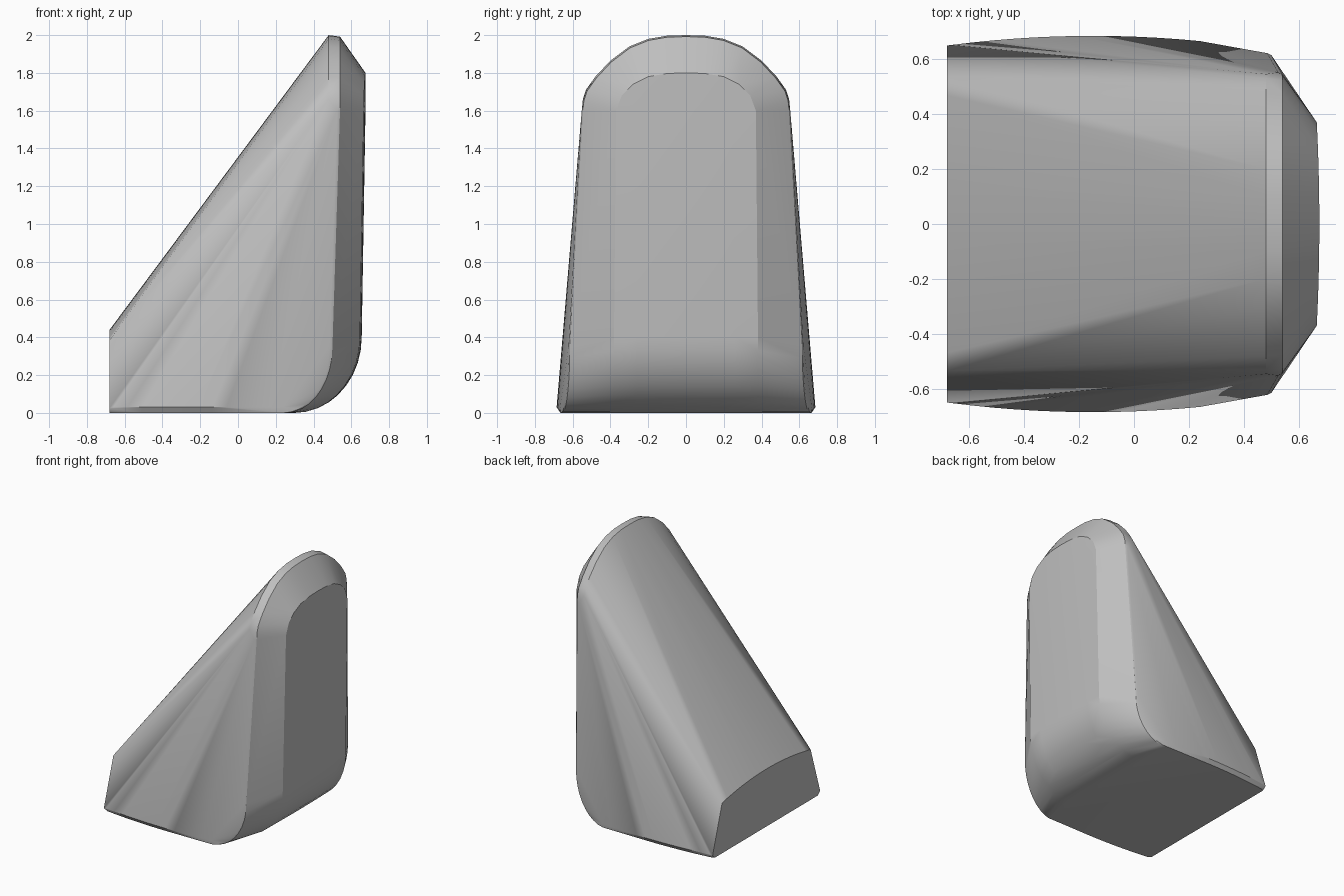
import bpy, bmesh, math

cube = bpy.data.objects.get("Cube")
if cube:
    bpy.data.objects.remove(cube, do_unlink=True)

grey = bpy.data.materials.new("plain grey")
grey.use_nodes = True
colour = (0.52, 0.52, 0.52, 1)
grey.diffuse_color = colour
grey.node_tree.nodes["Principled BSDF"].inputs["Base Color"].default_value = colour

points = []


def add(x, y, z):
    """Add a point and its mirror image across the centre plane."""
    points.append((x, y, z))
    if y > 0:
        points.append((x, -y, z))


def heel_curve(top, knee, toe, steps=9):
    """Run down from top to knee, then round under to toe."""
    for i in range(5):
        t = i / 4
        add(*(a + (b - a) * t for a, b in zip(top, knee)))
    for i in range(1, steps + 1):
        a = math.pi / 2 * i / steps
        x = toe[0] + (knee[0] - toe[0]) * math.cos(a)
        y = knee[1] + (toe[1] - knee[1]) * (1 - math.cos(a))
        add(x, y, knee[2] * (1 - math.sin(a)))


# Low end wall with a gently arched top
for i in range(9):
    y = 0.535 * i / 8
    add(-0.68, y, 0.44 - 0.055 * (i / 8) ** 2)
add(-0.68, 0.65, 0.025)
add(-0.68, 0.62, 0)

# Bowed foot outline, slightly tucked under
for i in range(13):
    x = -0.66 + 0.9 * i / 12
    y = 0.685 - 0.125 * (x + 0.15) ** 2
    add(x, y, 0.03)
    add(x, y - 0.02, 0)

# Rounded crest, a narrow band between two arches
crest = [(0, 2), (0.1, 1.997), (0.2, 1.98), (0.3, 1.94), (0.4, 1.865),
         (0.48, 1.78), (0.53, 1.71), (0.546, 1.66), (0.55, 1.6)]
for y, z in crest:
    add(0.48, y, z)
    add(0.54, y * 0.99, z - 0.008)

# Inset arch on the tall face
inset = [(0, 1.8), (0.1, 1.797), (0.2, 1.78), (0.28, 1.74), (0.34, 1.68), (0.37, 1.6)]
for y, z in inset:
    add(0.675 - 0.07 * y * y, y, z)

# Side rim and tall face, both curling under to the foot
heel_curve((0.54, 0.545, 1.6), (0.5, 0.615, 0.35), (0.25, 0.655, 0))
heel_curve((0.525, 0.552, 1.6), (0.485, 0.622, 0.35), (0.24, 0.662, 0))
for y in (0, 0.13, 0.25, 0.37):
    bow = 0.07 * y * y
    heel_curve((0.675 - bow, y, 1.6), (0.655 - bow, y * 1.03, 0.4), (0.3, y * 1.05, 0))

# Skin the outline with one closed surface
bm = bmesh.new()
for p in points:
    bm.verts.new(p)
bmesh.ops.remove_doubles(bm, verts=bm.verts, dist=0.002)
bmesh.ops.convex_hull(bm, input=bm.verts)
bmesh.ops.delete(bm, geom=[v for v in bm.verts if not v.link_faces], context='VERTS')
bmesh.ops.dissolve_limit(bm, angle_limit=math.radians(0.6), verts=bm.verts, edges=bm.edges)
bmesh.ops.recalc_face_normals(bm, faces=bm.faces)
mesh = bpy.data.meshes.new("wedge_body")
bm.to_mesh(mesh)
bm.free()
mesh.materials.append(grey)

body = bpy.data.objects.new("wedge_body", mesh)
bpy.context.collection.objects.link(body)
bpy.context.view_layer.objects.active = body
body.select_set(True)
bpy.ops.object.shade_smooth_by_angle(angle=math.radians(28))
